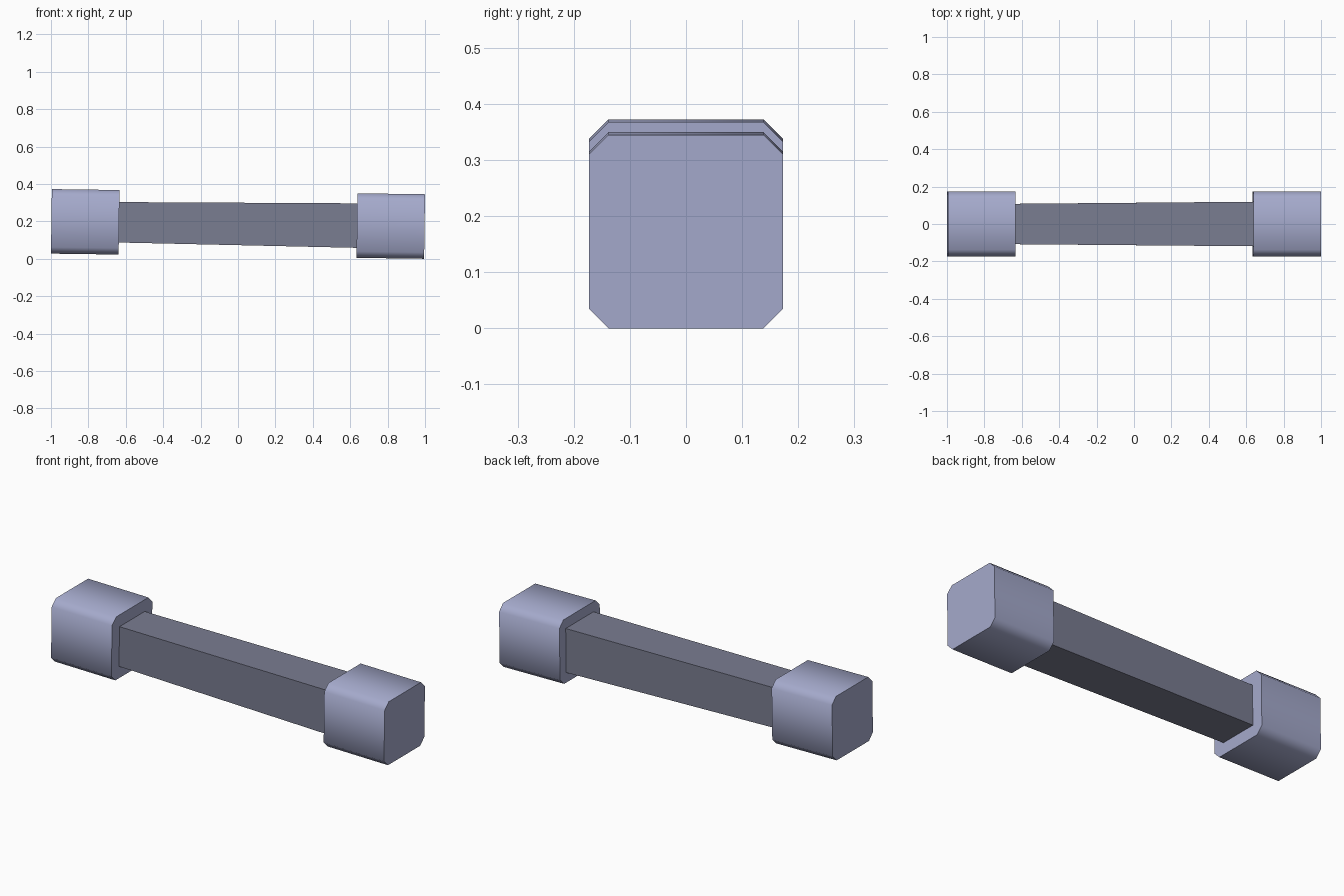
import bpy, bmesh, math
from mathutils import Matrix

if "Cube" in bpy.data.objects:
    bpy.data.objects.remove(bpy.data.objects["Cube"])

TILT = 0.0138            # the whole bar leans slightly down to the right
HALF_LEN, INNER = 0.9976, 0.636
HALF, CHAMFER = 0.1725, 0.0345
PLACE = Matrix.Translation((0, 0, 0.1863)) @ Matrix.Rotation(TILT, 4, 'Y')


def material(name, rgb):
    m = bpy.data.materials.new(name)
    m.diffuse_color = (*rgb, 1)
    m.use_nodes = True
    m.node_tree.nodes["Principled BSDF"].inputs["Base Color"].default_value = m.diffuse_color
    return m


def loft(name, ends, mat, smooth=False):
    """Closed solid along x from two (x, [(y, z), ...]) cross-sections."""
    bm = bmesh.new()
    a, b = [[bm.verts.new((x, y, z)) for y, z in prof] for x, prof in ends]
    n = len(a)
    bm.faces.new(a)
    bm.faces.new(b)
    for i in range(n):
        j = (i + 1) % n
        bm.faces.new((a[i], a[j], b[j], b[i]))
    bmesh.ops.recalc_face_normals(bm, faces=bm.faces)
    bm.transform(PLACE)
    me = bpy.data.meshes.new(name)
    bm.to_mesh(me)
    bm.free()
    me.materials.append(mat)
    ob = bpy.data.objects.new(name, me)
    bpy.context.collection.objects.link(ob)
    if smooth:
        bpy.ops.object.select_all(action='DESELECT')
        ob.select_set(True)
        bpy.context.view_layer.objects.active = ob
        bpy.ops.object.shade_smooth_by_angle(angle=math.radians(60))
    return ob


def square(h):
    return [(-h, -h), (h, -h), (h, h), (-h, h)]


def chamfered(h, c):
    k = h - c
    return [(-k, -h), (k, -h), (h, -k), (h, k), (k, h), (-k, h), (-h, k), (-h, -k)]


block_mat = material("light_blue_grey", (0.376, 0.402, 0.604))
bar_mat = material("dark_blue_grey", (0.195, 0.205, 0.283))

# Chamfered end blocks, smooth around the long faces with sharp caps
prof = chamfered(HALF, CHAMFER)
for name, x0, x1 in (("left_end_block", -HALF_LEN, -INNER),
                     ("right_end_block", INNER, HALF_LEN)):
    loft(name, [(x0, prof), (x1, prof)], block_mat, smooth=True)

# Square handle bar, thicker toward the right
loft("tapered_bar", [(-INNER - 0.004, square(0.108)),
                     (INNER + 0.004, square(0.119))], bar_mat)
